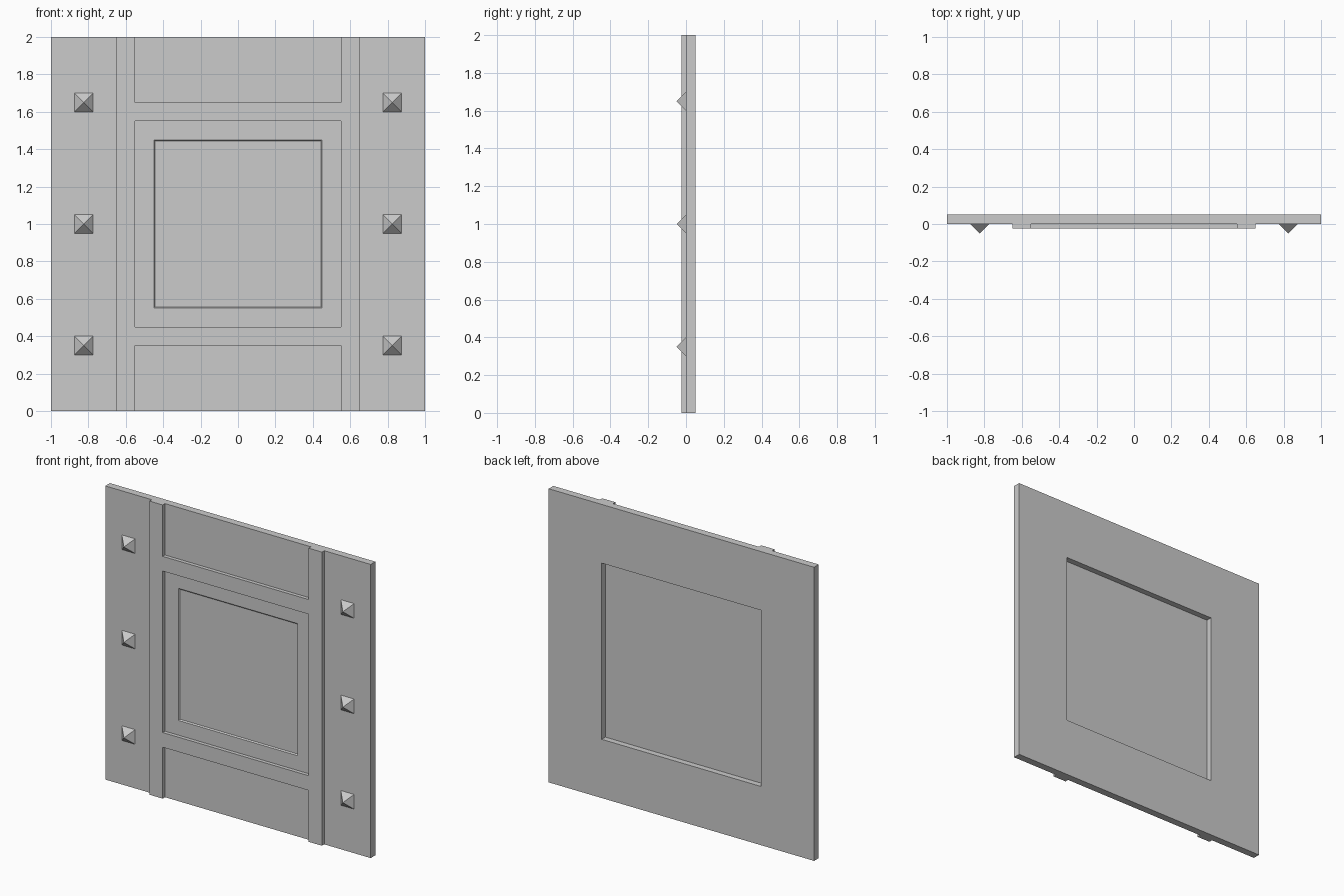
import bpy, bmesh
from mathutils import Vector

old = bpy.data.objects.get("Cube")
if old:
    bpy.data.objects.remove(old, do_unlink=True)

grey = bpy.data.materials.new("plain grey")
grey.use_nodes = True
colour = (0.6, 0.6, 0.6, 1)
grey.diffuse_color = colour
grey.node_tree.nodes["Principled BSDF"].inputs["Base Color"].default_value = colour


def finish(bm, name):
    bmesh.ops.recalc_face_normals(bm, faces=bm.faces)
    mesh = bpy.data.meshes.new(name)
    bm.to_mesh(mesh)
    bm.free()
    mesh.materials.append(grey)
    obj = bpy.data.objects.new(name, mesh)
    bpy.context.collection.objects.link(obj)
    return obj


def square(bm, half, y, x=0, z=1):
    corners = ((-1, -1), (1, -1), (1, 1), (-1, 1))
    return [bm.verts.new((x + a * half, y, z + b * half)) for a, b in corners]


# Wall panel: square rings from the sunken front pane round to the deep back recess
bm = bmesh.new()
profile = [(0.4425, 0.0075), (0.45, 0), (1, 0), (1, 0.05), (0.6, 0.05), (0.6, 0.01)]
rings = [square(bm, half, y) for half, y in profile]
for a, b in zip(rings, rings[1:]):
    for i in range(4):
        j = (i + 1) % 4
        bm.faces.new((a[i], a[j], b[j], b[i]))
bm.faces.new(rings[0])
bm.faces.new(rings[-1])
finish(bm, "wall_panel")

# Raised frame: two full-height stiles joined by two rails
bm = bmesh.new()
xs = [-0.65, -0.55, 0.55, 0.65]
zs = [0, 0.35, 0.45, 1.55, 1.65, 2]
grid = [[bm.verts.new((x, 0, z)) for z in zs] for x in xs]
for i in range(3):
    for j in range(5):
        if i != 1 or j in (1, 3):
            bm.faces.new((grid[i][j], grid[i + 1][j], grid[i + 1][j + 1], grid[i][j + 1]))
raised = bmesh.ops.extrude_face_region(bm, geom=bm.faces[:], use_keep_orig=True)
verts = [g for g in raised["geom"] if isinstance(g, bmesh.types.BMVert)]
bmesh.ops.translate(bm, verts=verts, vec=Vector((0, -0.025, 0)))
finish(bm, "raised_frame")

# Pyramid studs on both sides
for side, x in (("right", -0.825), ("left", 0.825)):
    for level, z in (("lower", 0.35), ("middle", 1), ("upper", 1.65)):
        bm = bmesh.new()
        base = square(bm, 0.05, 0, x, z)
        tip = bm.verts.new((x, -0.05, z))
        bm.faces.new(base)
        for i in range(4):
            bm.faces.new((base[i], base[(i + 1) % 4], tip))
        finish(bm, f"{level}_{side}_stud")
